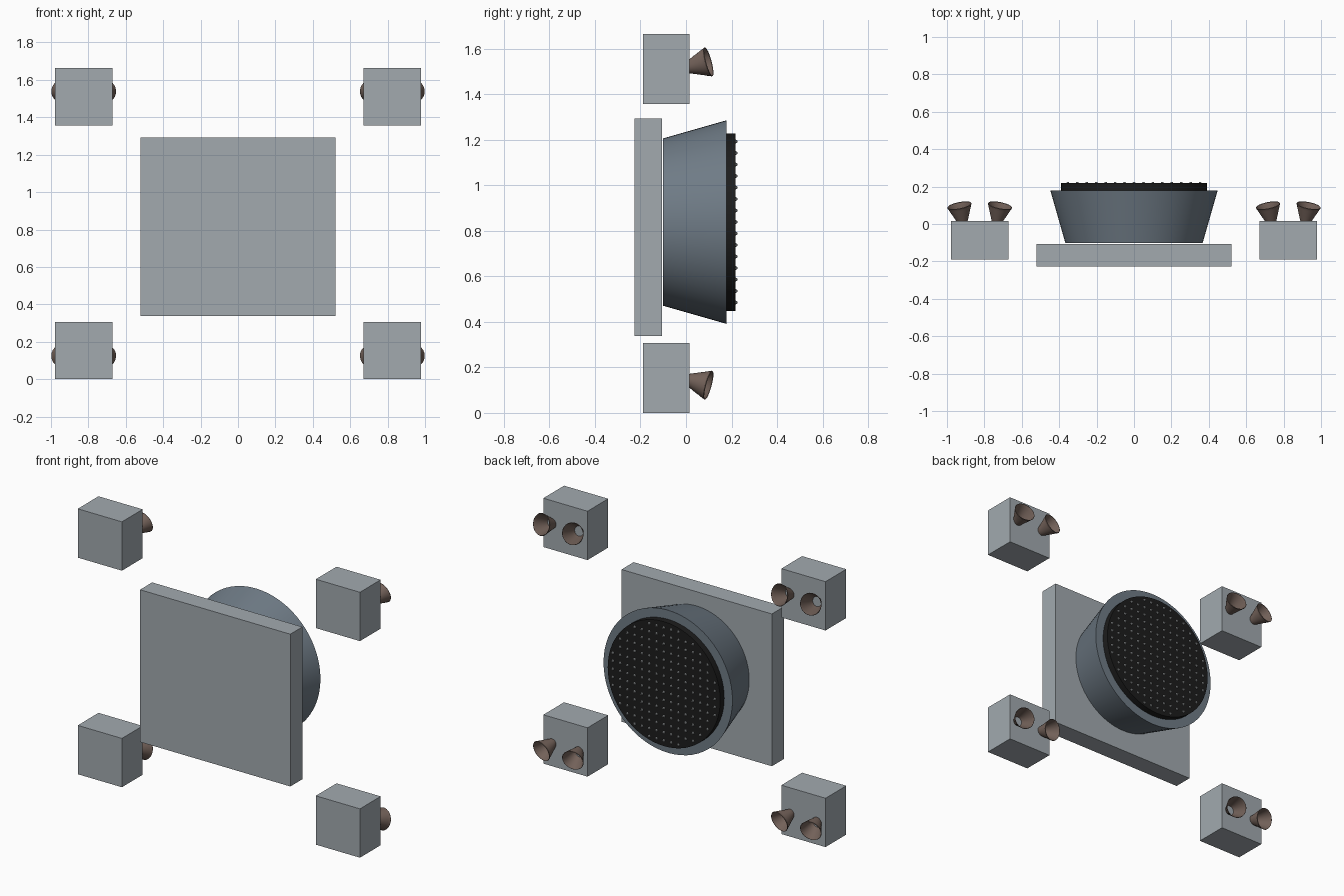
import bpy, bmesh, math
from mathutils import Vector, Matrix

cube = bpy.data.objects.get("Cube")
if cube:
    bpy.data.objects.remove(cube, do_unlink=True)


def material(name, rgb):
    m = bpy.data.materials.new(name)
    m.use_nodes = True
    m.diffuse_color = (*rgb, 1)
    m.node_tree.nodes["Principled BSDF"].inputs["Base Color"].default_value = (*rgb, 1)
    return m


GREY = material("light grey metal", (0.36, 0.40, 0.43))
SLATE = material("slate blue metal", (0.16, 0.20, 0.24))
BLACK = material("black grille", (0.012, 0.012, 0.012))
BROWN = material("heated brown metal", (0.17, 0.12, 0.10))
STUD = material("pale stud", (0.40, 0.42, 0.43))


def finish(name, bm, mat, smooth=False):
    bmesh.ops.recalc_face_normals(bm, faces=bm.faces)
    mesh = bpy.data.meshes.new(name)
    bm.to_mesh(mesh)
    bm.free()
    mesh.materials.append(mat)
    ob = bpy.data.objects.new(name, mesh)
    bpy.context.collection.objects.link(ob)
    if smooth:
        bpy.ops.object.select_all(action="DESELECT")
        ob.select_set(True)
        bpy.context.view_layer.objects.active = ob
        bpy.ops.object.shade_smooth_by_angle(angle=math.radians(30))
    return ob


def box(name, centre, size, mat):
    bm = bmesh.new()
    bmesh.ops.create_cube(bm, size=1, matrix=Matrix.Translation(centre) @ Matrix.Diagonal((*size, 1)))
    return finish(name, bm, mat)


def lathe(name, profile, base, axis, sides, mat, capped):
    """Turn (radius, distance) pairs about an axis starting at base."""
    turn = Matrix.Translation(base) @ Vector(axis).to_track_quat("Z", "Y").to_matrix().to_4x4()
    bm = bmesh.new()
    rings = []
    for r, h in profile:
        angles = [math.tau * i / sides for i in range(sides)]
        rings.append([bm.verts.new(turn @ Vector((r * math.cos(a), r * math.sin(a), h))) for a in angles])
    for low, high in zip(rings, rings[1:]):
        for i in range(sides):
            j = (i + 1) % sides
            bm.faces.new((low[i], low[j], high[j], high[i]))
    if capped:
        bm.faces.new(rings[0])
        bm.faces.new(rings[-1])
    return finish(name, bm, mat, True)


# Mounting plate, flared housing and round grille
ZC = 0.838
BACK = (0, 1, 0)
box("mounting_plate", (0, -0.166, 0.815), (1.042, 0.12, 0.954), GREY)
lathe("flared_housing", [(0.367, 0), (0.447, 0.28)], (0, -0.102, ZC), BACK, 64, SLATE, True)
lathe("grille_disc", [(0.39, 0), (0.39, 0.042)], (0, 0.176, ZC), BACK, 64, BLACK, True)

# Square grid of small studs on the grille
bm = bmesh.new()
PITCH = 0.0505
for i in range(-7, 8):
    for j in range(-7, 8):
        if math.hypot(i, j) < 7.3:
            spot = Matrix.Translation((i * PITCH, 0.218, ZC + j * PITCH))
            bmesh.ops.create_icosphere(bm, subdivisions=1, radius=0.009, matrix=spot)
finish("grille_studs", bm, STUD)

# Ribbed bell: each step flares out, then pulls in a little
STEPS = 5
bell = [(0.026, -0.01)]
for k in range(STEPS):
    r, h = 0.029 + 0.0075 * k, 0.018 * k
    bell += [(r, h), (r + 0.007, h + 0.015)]
bell.append((0.064, 0.09))

# Four corner thruster blocks, each with a splayed pair of open bells
for sx, side in ((1, "left"), (-1, "right")):
    for sz, level, z in ((1, "upper", 1.51), (-1, "lower", 0.153)):
        name = f"{level}_{side}"
        box(f"{name}_thruster_block", (sx * 0.825, -0.087, z), (0.306, 0.205, 0.306), GREY)
        for d, place in ((1, "outer"), (-1, "inner")):
            base = (sx * (0.825 + d * 0.092), 0.015, z + sz * 0.009)
            lathe(f"{name}_{place}_nozzle", bell, base, (sx * d * 0.2, 1, sz * 0.27), 24, BROWN, False)
